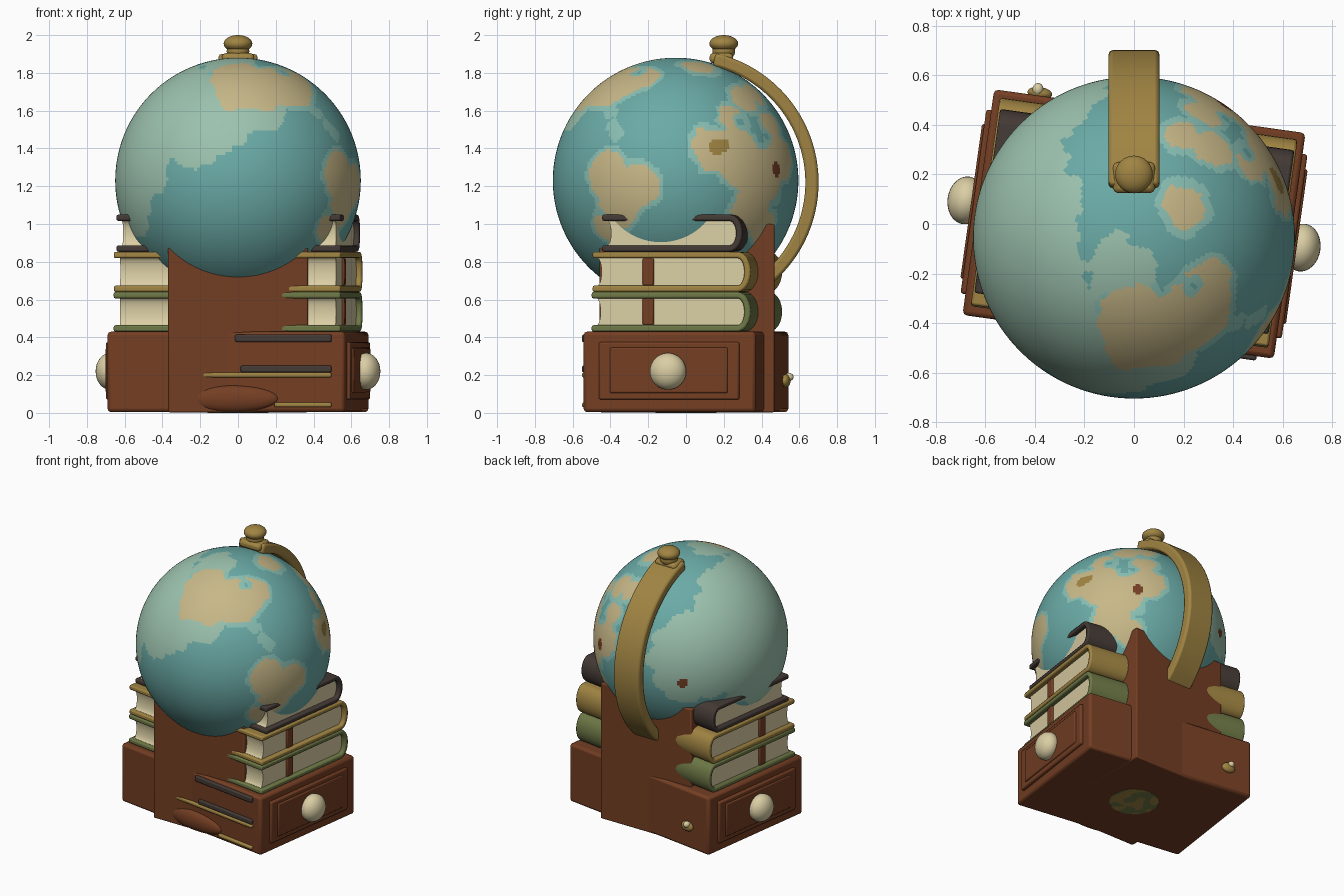
import bpy, bmesh, math
from mathutils import Matrix, Vector, noise

if "Cube" in bpy.data.objects:
    bpy.data.objects.remove(bpy.data.objects["Cube"])

TURN = Matrix.Rotation(math.radians(-8), 4, 'Z')   # base and books are turned
GC, GR = Vector((0, -0.055, 1.23)), 0.65           # globe centre and radius


def mat(name, r, g, b):
    m = bpy.data.materials.new(name)
    m.diffuse_color = [(c / 255 / 12.92 if c < 11 else ((c / 255 + .055) / 1.055) ** 2.4)
                       for c in (r, g, b)] + [1]
    m.use_nodes = True
    m.node_tree.nodes["Principled BSDF"].inputs["Base Color"].default_value = m.diffuse_color
    return m


TEAL = mat("ocean_teal", 106, 170, 166)
PALE = mat("pale_green", 156, 194, 174)
COAST = mat("coast_aqua", 138, 192, 180)
TAN = mat("land_tan", 200, 184, 136)
GOLD = mat("old_gold", 160, 132, 66)
BROWN = mat("wood_brown", 116, 62, 35)
CREAM = mat("page_cream", 218, 206, 164)
GREEN = mat("cover_green", 110, 120, 70)
DARK = mat("cover_dark", 68, 58, 53)


def finish(name, bm, mats, bevel=0, matrix=None, segs=2):
    bmesh.ops.recalc_face_normals(bm, faces=bm.faces)
    me = bpy.data.meshes.new(name)
    bm.to_mesh(me)
    bm.free()
    ob = bpy.data.objects.new(name, me)
    bpy.context.collection.objects.link(ob)
    for m in mats:
        me.materials.append(m)
    if matrix:
        me.transform(matrix)
    if bevel:
        b = ob.modifiers.new("bevel", 'BEVEL')
        b.width, b.segments, b.limit_method = bevel, segs, 'ANGLE'
    bpy.ops.object.select_all(action='DESELECT')
    ob.select_set(True)
    bpy.context.view_layer.objects.active = ob
    bpy.ops.object.shade_smooth_by_angle(angle=math.radians(40))
    return ob


def box(name, lo, hi, m, bevel=0, matrix=TURN):
    bm = bmesh.new()
    lo, hi = Vector(lo), Vector(hi)
    bmesh.ops.create_cube(bm, size=1, matrix=Matrix.Translation((lo + hi) / 2)
                          @ Matrix.Diagonal((*(hi - lo), 1)))
    return finish(name, bm, [m], bevel, matrix)


def ball(name, c, r, m, matrix=None):
    bm = bmesh.new()
    bmesh.ops.create_uvsphere(bm, u_segments=32, v_segments=16, radius=1,
                              matrix=Matrix.Translation(c) @ Matrix.Diagonal((*r, 1)))
    return finish(name, bm, [m], 0, matrix)


def extrude_x(name, pts, a, m, bevel=0):
    # closed (y, z) profile extruded from -a to a
    bm = bmesh.new()
    f = bm.faces.new([bm.verts.new((-a, y, z)) for y, z in pts])
    new = bmesh.ops.extrude_face_region(bm, geom=[f])["geom"]
    bmesh.ops.translate(bm, vec=(2 * a, 0, 0),
                        verts=[v for v in new if isinstance(v, bmesh.types.BMVert)])
    return finish(name, bm, [m], bevel, TURN)


# ---------- base box with a drawer at each end ----------
box("base_box", (-.635, -.46, .004), (.635, .46, .43), BROWN, .018)
for s, side in ((1, "right"), (-1, "left")):
    ends = sorted((s * .62, s * .655))
    box(side + "_drawer_frame", (ends[0], -.375, .07), (ends[1], .375, .375), BROWN, .01)
    ends = sorted((s * .64, s * .664))
    box(side + "_drawer_panel", (ends[0], -.315, .105), (ends[1], .315, .345), BROWN, .008)
    ball(side + "_drawer_knob", (s * .685, 0, .22), (.075, .097, .097), CREAM, TURN)

# inner support block whose corners show in front and behind
box("support_block", (-.37, -.457, .003), (.37, .468, 1.0), BROWN, .008, Matrix())

# trims on the front and a clasp on the back
for name, x0, x1, z0, z1, m in (("upper_dark_trim", .05, .565, .375, .415, DARK),
                                ("lower_dark_trim", .08, .565, .215, .25, DARK),
                                ("gold_trim", -.14, .565, .188, .213, GOLD),
                                ("bottom_gold_trim", .26, .565, .03, .055, GOLD)):
    box(name, (x0, -.478, z0), (x1, -.44, z1), m, .008)
ball("front_boss", (.03, -.455, .075), (.25, .04, .07), BROWN, TURN)
ball("clasp_plate", (-.45, .47, .17), (.05, .025, .035), GOLD, TURN)
ball("clasp_knob", (-.46, .485, .19), (.022, .025, .022), CREAM, TURN)

# mottled disc under the base
bm = bmesh.new()
bmesh.ops.create_grid(bm, x_segments=40, y_segments=40, size=.17)
bmesh.ops.delete(bm, geom=[f for f in bm.faces if f.calc_center_median().length > .165],
                 context='FACES')
for f in bm.faces:
    f.material_index = noise.noise(f.calc_center_median() * 13) > 0
bmesh.ops.solidify(bm, geom=bm.faces[:], thickness=.004)
low = min(v.co.z for v in bm.verts)
bmesh.ops.translate(bm, verts=bm.verts, vec=(0, 0, -low))
finish("underside_disc", bm, [GOLD, GREEN])


# ---------- books ----------
def book(name, a, yf, yb, z0, z1, m):
    t, h, mid = .034, (z1 - z0) / 2, (z0 + z1) / 2
    arc = [math.radians(-90 + 15 * i) for i in range(13)]

    def spine(k):   # rounded back, k is inset
        return [(yb - .07 + (.07 - k) * math.cos(q), mid + (h - k) * math.sin(q)) for q in arc]
    cover = [(yf, z0)] + spine(0) + [(yf, z1), (yf, z1 - t)] + spine(t)[::-1] + [(yf, z0 + t)]
    extrude_x(name + "_cover", cover, a, m, .01)
    # pages with a hollowed fore edge
    fore = [(yf + .025 + .025 * math.cos(q), mid + (h - t) * math.sin(q)) for q in arc]
    fore = [(2 * (yf + .04) - y + .01, z) for y, z in fore]
    fore = [(yf + .02 + .025 * math.cos(q), mid + (h - t + .002) * math.sin(q)) for q in arc]
    extrude_x(name + "_pages", fore + spine(t - .002)[::-1], a - .03, CREAM)


book("lower_book", .607, -.42, .43, .43, .64, GREEN)
book("middle_book", .607, -.415, .43, .64, .853, GOLD)
book("upper_book", .6, -.365, .385, .853, 1.05, DARK)

# bookmarks hanging over the page ends
for i, z in enumerate((.464, .674)):
    for s in (-1, 1):
        x = sorted((s * .56, s * .59))
        box("bookmark", (x[0], -.15, z), (x[1], -.09, z + .145), BROWN, .008)


# ---------- globe ----------
def top(x, y):      # surface direction from a top view point
    p = Vector((x, y + .055, 0)) / GR
    return Vector((p.x, p.y, math.sqrt(max(0, 1 - p.length_squared))))


def right(y, z):    # surface direction from a right view point
    p = Vector((0, y + .055, z - 1.23)) / GR
    return Vector((math.sqrt(max(0, 1 - p.length_squared)), p.y, p.z)).normalized()


# patches: direction and angular radius in degrees
LAND = [(top(-.01, -.38), 13), (top(.1, -.47), 14), (top(.24, -.38), 15), (top(.3, -.25), 10),
        (top(.02, -.5), 12), (top(.21, .07), 8),
        (right(-.42, 1.27), 11), (right(-.27, 1.19), 11), (right(-.36, 1.1), 11),
        (right(-.42, .99), 7),
        (right(.15, 1.4), 10), (right(.28, 1.36), 13), (right(.4, 1.25), 14),
        (right(.35, 1.08), 11), (right(.4, .97), 8), (right(.5, 1.35), 11),
        (right(.24, 1.56), 7), (right(.31, 1.67), 8), (right(.45, 1.53), 7),
        (top(.2, .36), 7), (top(.3, .31), 7)]
SEA = [(right(.29, 1.54), 4), (right(.36, 1.49), 4), (right(.43, 1.46), 4), (top(.24, -.25), 4)]
SHORE = [(top(.42, -.4), 4), (top(.47, -.39), 4), (top(.51, -.37), 4)]
FIELD = [(Vector((-.9, -.1, .35)), 51), (Vector((-.35, -.75, .55)), 27),
         (Vector((.05, -.72, .68)), 22), (Vector((-.1, -.2, .97)), 12),
         (Vector((-.55, .75, .2)), 27)]
SPOTS = [(right(.48, 1.29), 3.3), (Vector((-.5, .86, -.05)), 3)]
OLIVE = [(right(.16, 1.405), 3.6), (right(.2, 1.42), 3)]


def depth(d, patches):   # degrees inside the nearest patch
    return max(r - math.degrees(d.angle(c)) for c, r in patches)


bm = bmesh.new()
bmesh.ops.create_uvsphere(bm, u_segments=240, v_segments=120, radius=GR)
for f in bm.faces:
    d = f.calc_center_median().normalized()
    wob = 2.6 * noise.noise(d * 5) + 1.6 * noise.noise(d * 11)
    land = min(depth(d, LAND) + wob, -depth(d, SEA) - wob * .4)
    if depth(d, SPOTS) > 0:
        k = 4
    elif depth(d, OLIVE) > 0:
        k = 5
    elif land > 0:
        k = 3
    elif depth(d, FIELD) + 2.2 * wob > 0:
        k = 1
    elif land > -2.6 or depth(d, SHORE) + wob > 0:
        k = 2
    else:
        k = 0
    f.material_index = k
finish("globe", bm, [TEAL, PALE, COAST, TAN, BROWN, GOLD], 0, Matrix.Translation(GC))

# ---------- curved arm behind the globe ----------
bm = bmesh.new()
rings = []
for i in range(41):
    q = math.radians(77 - 133 * i / 40)
    rings.append([bm.verts.new((x, r * math.cos(q), 1.22 + r * math.sin(q)))
                  for x, r in ((-.102, .632), (.102, .632), (.102, .702), (-.102, .702))])
for a, b in zip(rings, rings[1:]):
    for j in range(4):
        bm.faces.new((a[j], a[(j + 1) % 4], b[(j + 1) % 4], b[j]))
bm.faces.new(rings[0])
bm.faces.new(rings[-1][::-1])
finish("globe_arm", bm, [GOLD], .015)

# pivot and finial on top
box("arm_collar", (-.085, .125, 1.85), (.085, .25, 1.905), GOLD, .02, Matrix())
ball("finial_neck", (0, .2, 1.915), (.06, .06, .05), GOLD)
ball("finial", (0, .2, 1.955), (.076, .076, .045), GOLD)
